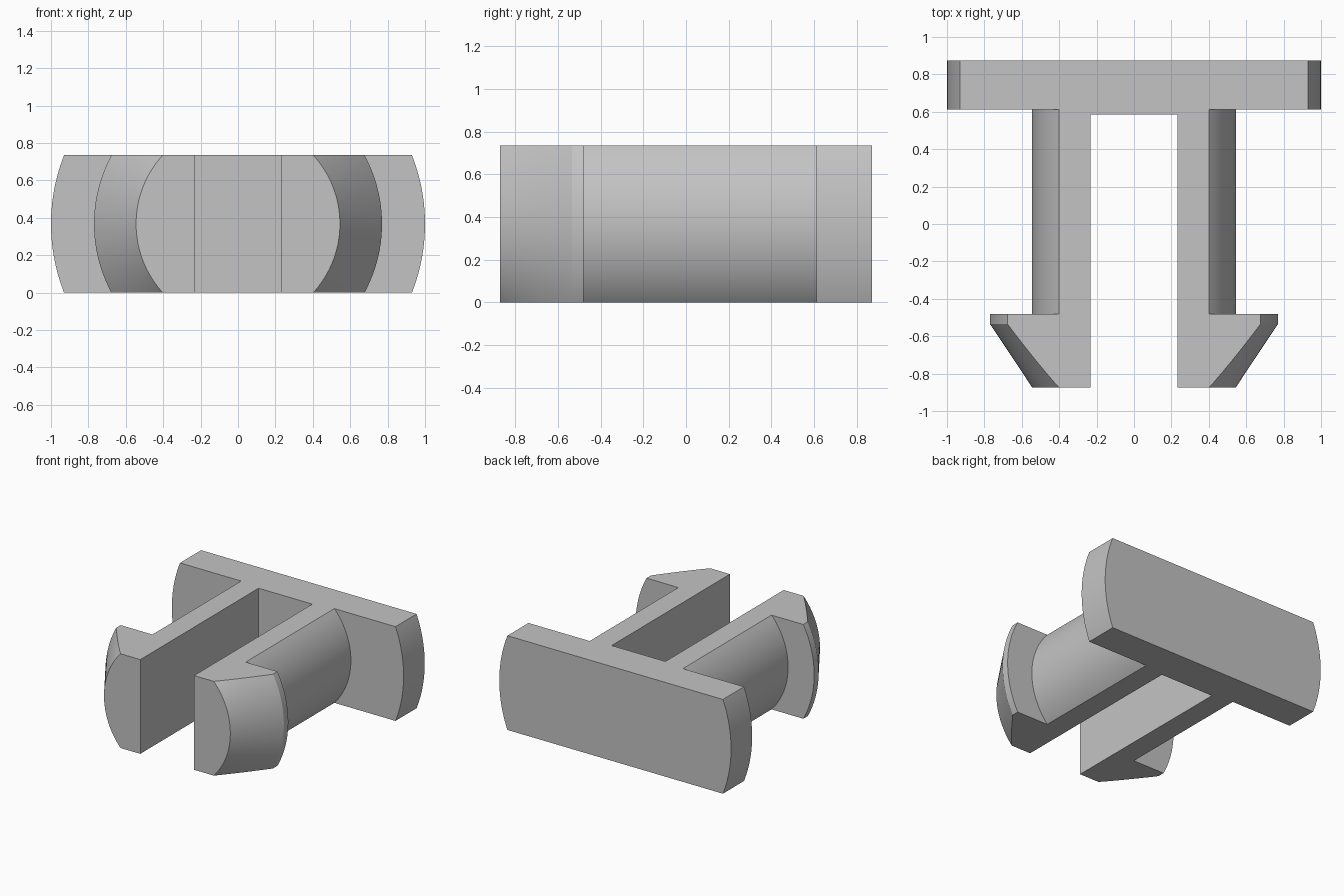
import bpy, bmesh
from math import sin, cos, tau, radians

cube = bpy.data.objects.get("Cube")
if cube:
    bpy.data.objects.remove(cube)

H = 0.735           # slab height
SEGMENTS = 128

grey = bpy.data.materials.new("mid grey")
grey.use_nodes = True
colour = (0.55, 0.55, 0.55, 1)
grey.diffuse_color = colour
grey.node_tree.nodes["Principled BSDF"].inputs["Base Color"].default_value = colour


def add_object(name, bm):
    bmesh.ops.recalc_face_normals(bm, faces=bm.faces)
    mesh = bpy.data.meshes.new(name)
    bm.to_mesh(mesh)
    bm.free()
    mesh.materials.append(grey)
    obj = bpy.data.objects.new(name, mesh)
    bpy.context.collection.objects.link(obj)
    return obj


def turned(name, profile):
    """Solid of revolution about the y axis at mid height; profile is (y, radius)."""
    bm = bmesh.new()
    rings = []
    for y, r in profile:
        rings.append([bm.verts.new((r * cos(tau * (i + 0.5) / SEGMENTS), y,
                                    H / 2 + r * sin(tau * (i + 0.5) / SEGMENTS)))
                      for i in range(SEGMENTS)])
    for a, b in zip(rings, rings[1:]):
        for i in range(SEGMENTS):
            j = (i + 1) % SEGMENTS
            bm.faces.new((a[i], a[j], b[j], b[i]))
    bm.faces.new(rings[0])
    bm.faces.new(rings[-1])
    return add_object(name, bm)


def box(name, lo, hi):
    bm = bmesh.new()
    bmesh.ops.create_cube(bm, size=1)
    for v in bm.verts:
        v.co = [lo[k] if v.co[k] < 0 else hi[k] for k in range(3)]
    return add_object(name, bm)


def cut(target, tool, operation):
    mod = target.modifiers.new(tool.name, 'BOOLEAN')
    mod.object, mod.operation, mod.solver = tool, operation, 'EXACT'
    bpy.ops.object.select_all(action='DESELECT')
    bpy.context.view_layer.objects.active = target
    target.select_set(True)
    bpy.ops.object.modifier_apply(modifier=mod.name)
    bpy.data.objects.remove(tool)


# Turned body: tapered barb, shaft and flange
clip = turned("snap_clip", [(-0.873, 0.545), (-0.535, 0.77), (-0.48, 0.77),
                            (-0.48, 0.545), (0.613, 0.545), (0.613, 1.0), (0.873, 1.0)])

# Flat top and bottom, then the slot that separates the two prongs
cut(clip, box("flat_slab", (-2, -2, 0), (2, 2, H)), 'INTERSECT')
cut(clip, box("prong_slot", (-0.232, -2, -1), (0.232, 0.585, 2)), 'DIFFERENCE')

bpy.ops.object.shade_smooth_by_angle(angle=radians(25))
